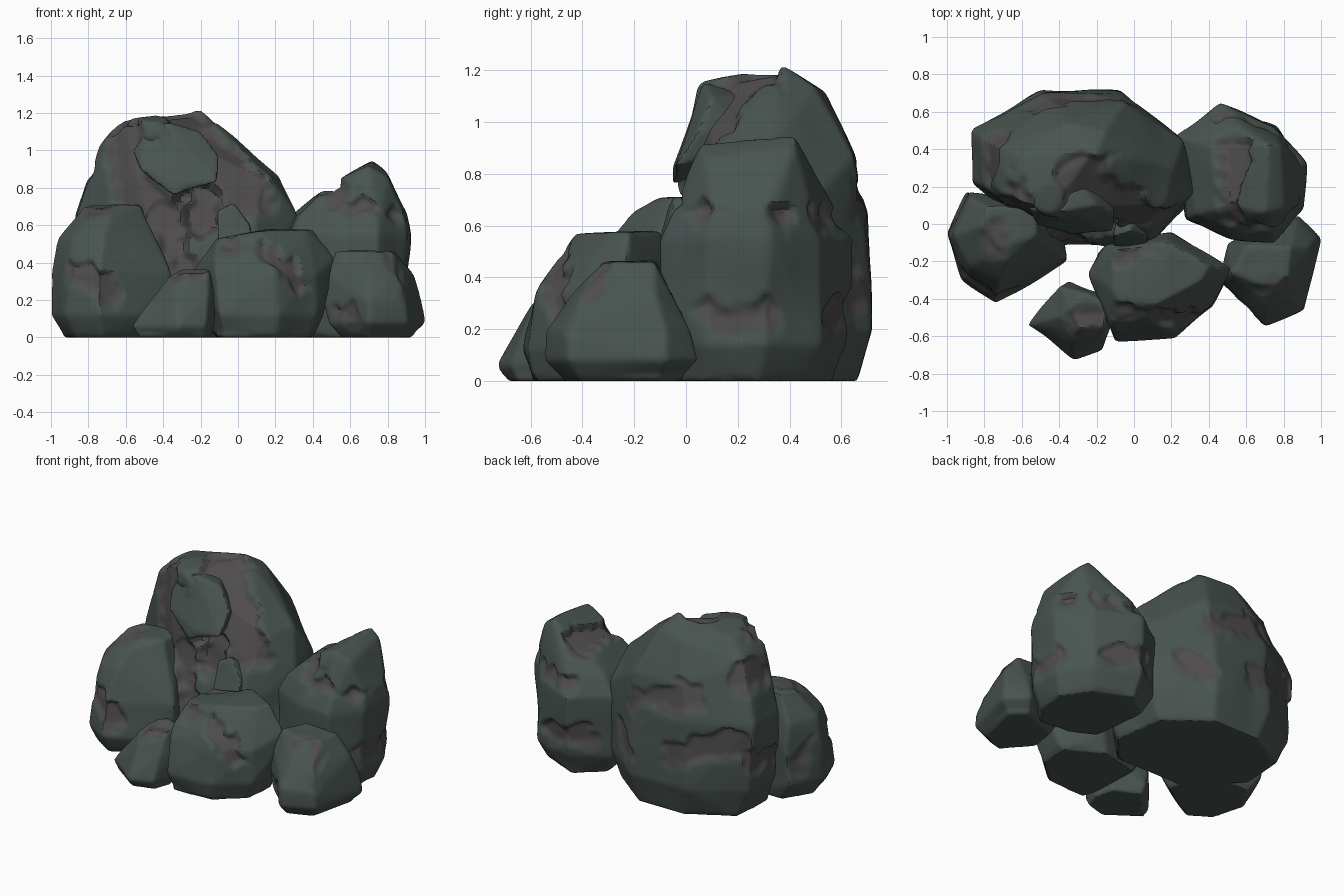
import bpy, bmesh, math
from mathutils import Vector, noise


def material(name, rgb):
    m = bpy.data.materials.new(name)
    m.diffuse_color = (*rgb, 1)
    return m


GREEN = material("green_stone", (0.066, 0.088, 0.081))
BROWN = material("worn_stone", (0.078, 0.074, 0.073))


def ring(z, *xy):
    return [(x, y, z) for x, y in xy]


def band_distance(co, a, b):
    """Distance to the segment a-b, and height above it."""
    ab = b - a
    t = min(1, max(0, (co - a).dot(ab) / max(ab.length_squared, 1e-6)))
    d = co - (a + ab * t)
    return d.length, d.z


def rock(name, points, bands, voxel=0.014):
    """Convex boulder, remeshed, then worn along bands (start, end, radius, depth)."""
    me = bpy.data.meshes.new(name)
    bm = bmesh.new()
    for p in points:
        bm.verts.new(p)
    res = bmesh.ops.convex_hull(bm, input=bm.verts)
    junk = [g for g in res["geom_interior"] if isinstance(g, bmesh.types.BMVert)]
    bmesh.ops.delete(bm, geom=junk, context='VERTS')
    bmesh.ops.recalc_face_normals(bm, faces=bm.faces)
    bm.to_mesh(me)
    bm.free()
    ob = bpy.data.objects.new(name, me)
    bpy.context.collection.objects.link(ob)
    rm = ob.modifiers.new("remesh", 'REMESH')
    rm.mode = 'VOXEL'
    rm.voxel_size = voxel
    sm = ob.modifiers.new("soften", 'SMOOTH')
    sm.factor, sm.iterations = 0.5, 4
    dg = bpy.context.evaluated_depsgraph_get()
    worn = bpy.data.meshes.new_from_object(ob.evaluated_get(dg))
    ob.modifiers.clear()
    ob.data = worn
    worn.name = name
    worn.materials.clear()
    worn.materials.append(GREEN)
    worn.materials.append(BROWN)
    normals = [v.normal.copy() for v in worn.vertices]
    bands = [(Vector(a), Vector(b), r, dep) for a, b, r, dep in bands]
    wear = []
    for v, n in zip(worn.vertices, normals):
        co = v.co.copy()
        wob = 0.09 * noise.noise(co * 5) + 0.05 * noise.noise(co * 13)
        push, amount = 0.0, 0.0
        for a, b, r, depth in bands:
            d, dz = band_distance(co, a, b)
            # sharp upper lip, gradual lower run-out
            width = 0.025 + 0.09 * min(1, max(0, 0.4 - dz / r))
            t = min(1, max(0, (r - d - wob) / width))
            push = max(push, t * depth)
            amount = max(amount, t)
        wear.append(amount)
        push += 0.012 * noise.noise(co * 4)
        if co.z > 0.02:
            v.co = co - n * push
        v.co.z = max(0, v.co.z)
    for f in worn.polygons:
        f.material_index = int(sum(wear[i] for i in f.vertices) / len(f.vertices) > 0.4)
    bpy.ops.object.select_all(action='DESELECT')
    ob.select_set(True)
    bpy.context.view_layer.objects.active = ob
    sm = ob.modifiers.new("soften", 'SMOOTH')
    sm.factor, sm.iterations = 0.5, 2
    bpy.ops.object.modifier_apply(modifier=sm.name)
    bpy.ops.object.shade_smooth_by_angle(angle=math.radians(28))
    return ob


# Tall main boulder
rock("main_boulder",
     ring(0, (-.76, .2), (-.74, .5), (-.45, .66), (-.1, .66), (.17, .45), (.22, .1), (.05, -.1), (-.45, -.1))
     + ring(.2, (-.84, .22), (-.84, .5), (-.5, .72), (-.07, .72), (.25, .46), (.3, .12))
     + ring(.34, (-.42, -.12), (.08, -.12))
     + ring(.65, (-.87, .22), (-.87, .5), (-.48, .7), (-.07, .69), (.26, .45), (.32, .17), (-.5, -.03), (.1, -.03))
     + ring(.87, (.22, .3), (.16, .08), (-.42, .66), (-.05, .65), (-.8, .3))
     + [(-.74, .42, 1.02), (-.74, .2, 1.02), (-.63, .1, 1.16), (-.6, .36, 1.15), (-.45, .05, 1.15),
        (-.35, .54, 1.12), (-.15, .5, 1.14), (-.2, .38, 1.225)],
     [((-.2, -.03, .72), (-.2, -.06, .6), .12, .09), ((-.62, .08, 1.1), (-.52, 0, .7), .15, .035),
      ((-.25, .2, 1.17), (.04, .02, .75), .17, .035), ((-.4, -.08, .6), (-.3, -.1, .4), .11, .05),
      ((-.5, .68, .78), (-.1, .7, .72), .12, .02), ((-.7, .57, .5), (-.45, .7, .42), .12, .02),
      ((-.86, .25, .35), (-.86, .45, .35), .1, .025), ((-.82, .3, .9), (-.75, .45, .9), .1, .025),
      ((-.05, .7, .3), (.1, .6, .42), .1, .02)], 0.015)

# Overhanging slab and loose wedge on the main boulder's face
rock("front_overhang",
     [(-.57, .08, 1.0), (-.5, .07, 1.1), (-.38, .07, 1.15), (-.2, .1, 1.1), (-.1, .05, .97), (-.11, -.04, .83),
      (-.3, -.05, .83), (-.35, -.05, .76), (-.52, .0, .9), (-.45, .25, .9), (-.15, .25, .9), (-.3, .25, 1.1)],
     [], 0.012)
rock("face_wedge",
     [(-.12, -.07, .68), (-.02, -.04, .72), (.07, -.07, .6), (.08, -.1, .5), (0, -.13, .45), (-.12, -.13, .5),
      (-.08, .1, .65), (.05, .1, .6), (0, .05, .42)], [], 0.012)

# Left boulder
rock("left_boulder",
     ring(0, (-.93, -.05), (-.87, -.27), (-.73, -.36), (-.42, -.17), (-.5, .12), (-.82, .13))
     + ring(.12, (-1.005, -.05), (-.92, -.3), (-.74, -.43), (-.35, -.2), (-.4, .1), (-.9, .17))
     + ring(.35, (-1, -.06), (-.9, -.29), (-.74, -.4), (-.36, -.18), (-.88, .17))
     + ring(.53, (-.96, -.06), (-.88, -.22), (-.72, -.31), (-.44, -.12), (-.88, .14))
     + ring(.65, (-.78, -.18), (-.68, -.21))
     + ring(.71, (-.82, -.01), (-.72, -.13), (-.52, -.06), (-.52, .1), (-.78, .1)),
     [((-.95, -.3, .36), (-.62, -.38, .22), .085, .025), ((-.75, -.12, .71), (-.75, -.08, .71), .08, .02),
      ((-1, .05, .4), (-.95, .1, .3), .1, .02)])

# Right rear boulder
rock("right_rear_boulder",
     ring(0, (.34, .05), (.3, .42), (.47, .57), (.72, .46), (.84, .28), (.82, .08), (.72, -.05), (.5, -.03))
     + ring(.14, (.28, .03), (.23, .46), (.46, .62), (.76, .52), (.9, .31), (.89, .08), (.75, -.1), (.52, -.07))
     + ring(.55, (.28, .03), (.22, .47), (.46, .645), (.75, .52), (.92, .32), (.91, .08), (.75, -.1), (.52, -.08))
     + ring(.66, (.33, .05), (.3, .45), (.47, .58), (.73, .47), (.9, .3), (.89, .1), (.72, -.04), (.5, -.03))
     + [(.44, .12, .77), (.42, .4, .76), (.5, .45, .8), (.5, .1, .83), (.72, .42, .945), (.7, .06, .915),
        (.78, .42, .9), (.8, .08, .85), (.62, .47, .84)],
     [((.52, .0, .82), (.5, .42, .82), .11, .045), ((.88, -.02, .66), (.86, .42, .64), .06, .035),
      ((.75, .52, .66), (.5, .62, .62), .07, .03), ((.9, .06, .25), (.92, .28, .25), .1, .025),
      ((.65, .58, .22), (.4, .6, .26), .09, .025), ((.6, -.08, .7), (.75, -.08, .68), .06, .03)])

# Right front boulder
rock("right_front_boulder",
     ring(0, (.55, -.3), (.7, -.47), (.86, -.41), (.93, -.1), (.84, -.02), (.58, -.12))
     + ring(.08, (.49, -.32), (.7, -.545), (.91, -.46), (1.005, -.08), (.88, .05), (.54, -.08))
     + ring(.19, (.46, -.3), (.7, -.545), (.9, -.46), (.98, -.08), (.87, .02), (.5, -.1))
     + ring(.33, (.48, -.3), (.7, -.45), (.86, -.4), (.94, -.12))
     + ring(.465, (.52, -.26), (.68, -.33), (.82, -.3), (.84, -.12), (.6, -.12)),
     [((.84, -.34, .45), (.92, -.44, .26), .07, .02), ((.5, -.38, .13), (.6, -.46, .1), .06, .02),
      ((.7, -.36, .46), (.75, -.28, .47), .06, .015)], 0.013)

# Centre front boulder
rock("centre_front_boulder",
     ring(0, (-.11, -.5), (-.08, -.59), (.2, -.58), (.38, -.42), (.4, -.22), (.15, -.08), (-.12, -.15))
     + ring(.12, (-.13, -.5), (-.1, -.635), (.22, -.615), (.42, -.44), (.45, -.25), (.2, -.05), (-.2, -.15))
     + ring(.34, (-.24, -.27), (-.12, -.57), (.2, -.58), (.42, -.43), (.52, -.25), (.2, -.04), (-.15, -.1))
     + ring(.42, (.52, -.24), (-.12, -.52), (.16, -.54))
     + ring(.53, (-.12, -.35), (-.08, -.42), (-.1, -.13))
     + ring(.575, (.12, -.43), (.36, -.3), (.4, -.22), (.18, -.1)),
     [((-.1, -.46, .51), (.1, -.52, .5), .065, .03), ((.1, -.52, .5), (.34, -.5, .26), .075, .03),
      ((-.1, -.2, .54), (.1, -.12, .58), .08, .02)], 0.013)

# Small front boulder
rock("small_front_boulder",
     ring(0, (-.53, -.54), (-.32, -.69), (-.18, -.65), (-.14, -.54), (-.17, -.41), (-.34, -.33))
     + ring(.06, (-.57, -.54), (-.32, -.725), (-.17, -.68), (-.12, -.55), (-.15, -.4), (-.35, -.3))
     + ring(.22, (-.45, -.5), (-.33, -.64), (-.16, -.62), (-.12, -.54), (-.14, -.38), (-.4, -.33))
     + ring(.28, (-.41, -.5), (-.34, -.59))
     + ring(.36, (-.34, -.46), (-.3, -.56), (-.16, -.55), (-.15, -.42), (-.27, -.37)),
     [((-.32, -.53, .34), (-.22, -.55, .36), .07, .025)], 0.011)
